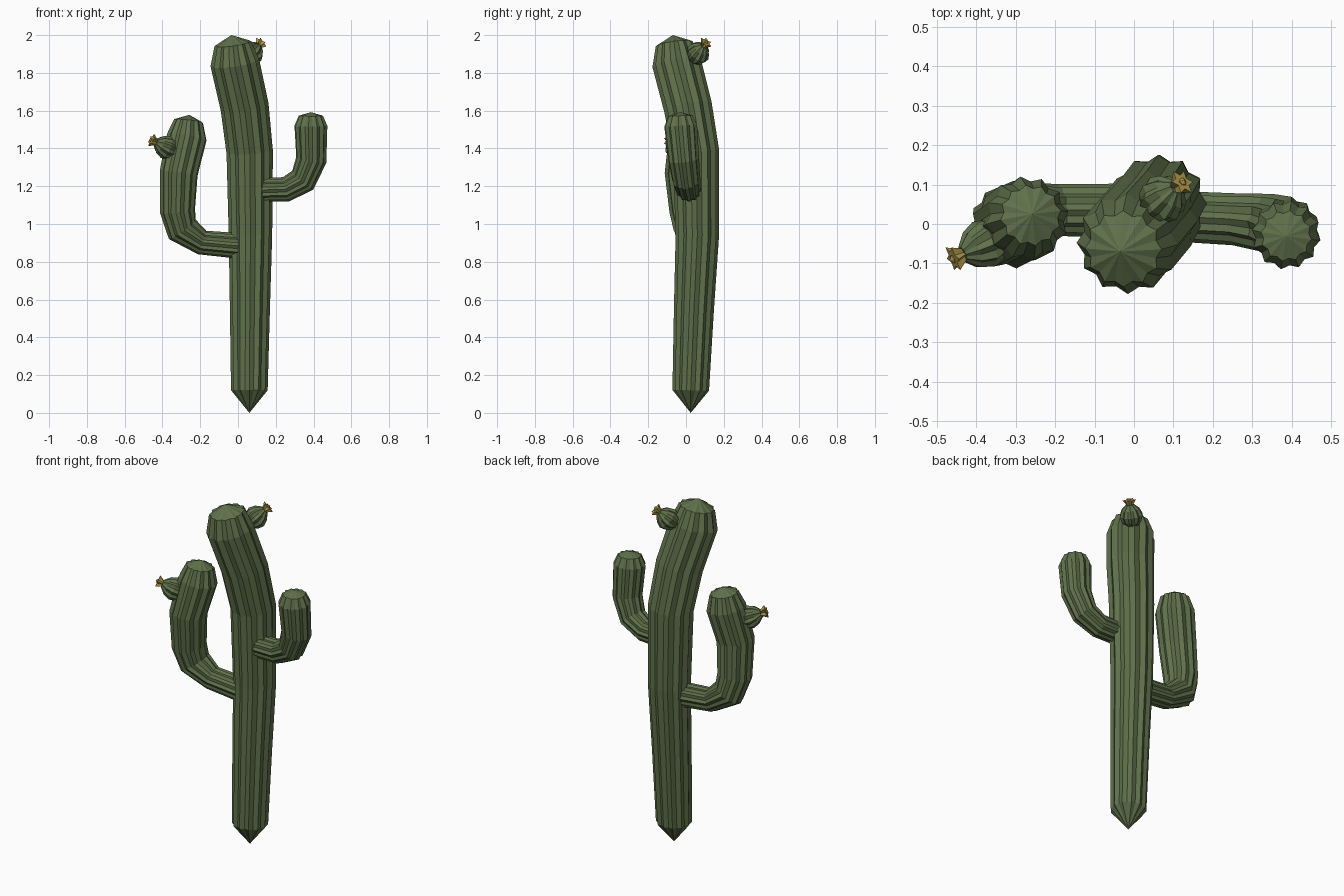
import bpy, bmesh, math
from mathutils import Vector

if "Cube" in bpy.data.objects:
    bpy.data.objects.remove(bpy.data.objects["Cube"])


def material(name, color):
    m = bpy.data.materials.new(name)
    m.diffuse_color = (*color, 1)
    m.use_nodes = True
    m.node_tree.nodes["Principled BSDF"].inputs["Base Color"].default_value = m.diffuse_color
    return m


GREEN = material("cactus green", (0.115, 0.165, 0.070))
YELLOW = material("flower yellow", (0.46, 0.33, 0.075))


def ribbed_tube(name, path, mat, ribs=12, depth=0.88):
    """Sweep a ribbed star section along (x, y, z, radius); radius 0 is a tip."""
    bm = bmesh.new()
    pts = [Vector(p[:3]) for p in path]
    n = ribs * 2
    side, last, rings = None, None, []
    for i, p in enumerate(pts):
        a = (p - pts[i - 1]).normalized() if i else None
        b = (pts[i + 1] - p).normalized() if i < len(pts) - 1 else None
        t = ((a or b) + (b or a)).normalized()
        # carry the frame along the path without twist
        if side is None:
            side = t.cross(Vector((0.0, 1.0, 0.001))).normalized()
        else:
            side = last.rotation_difference(t) @ side
        last = t
        up = t.cross(side)
        r = path[i][3]
        if r == 0:
            rings.append([bm.verts.new(p)])
            continue
        ring = []
        for k in range(n):
            ang = 2 * math.pi * k / n
            rr = r * (depth if k % 2 else 1)
            ring.append(bm.verts.new(p + rr * (math.cos(ang) * side + math.sin(ang) * up)))
        rings.append(ring)
    for a, b in zip(rings, rings[1:]):
        for k in range(n):
            j = (k + 1) % n
            if len(a) == 1:
                bm.faces.new((a[0], b[j], b[k]))
            elif len(b) == 1:
                bm.faces.new((a[k], a[j], b[0]))
            else:
                bm.faces.new((a[k], a[j], b[j], b[k]))
    # close any open end
    for ring in (rings[0], rings[-1]):
        if len(ring) > 1:
            bm.faces.new(ring)
    bmesh.ops.recalc_face_normals(bm, faces=bm.faces)
    me = bpy.data.meshes.new(name)
    bm.to_mesh(me)
    bm.free()
    me.materials.append(mat)
    ob = bpy.data.objects.new(name, me)
    bpy.context.collection.objects.link(ob)
    return ob


def along(start, end, profile):
    """Turn (fraction, radius) pairs into a straight path."""
    s, e = Vector(start), Vector(end)
    return [(*s.lerp(e, f), r) for f, r in profile]


# Trunk with pointed root and tilted domed head
ribbed_tube("trunk", [
    (0.06, 0.025, 0.0, 0), (0.06, 0.025, 0.12, 0.097), (0.063, 0.042, 0.55, 0.106),
    (0.066, 0.060, 0.94, 0.115), (0.062, 0.053, 1.38, 0.123),
    (0.035, 0.010, 1.62, 0.128), (-0.017, -0.050, 1.855, 0.130),
    (-0.027, -0.063, 1.955, 0.098), (-0.035, -0.070, 2.0, 0)], GREEN)

# Left arm
ribbed_tube("left_arm", [
    (0.03, 0.035, 0.882, 0.068), (-0.19, 0.035, 0.902, 0.066),
    (-0.295, 0.022, 0.972, 0.088), (-0.320, 0.005, 1.07, 0.094),
    (-0.314, -0.012, 1.27, 0.102), (-0.271, 0.015, 1.46, 0.107),
    (-0.262, 0.022, 1.545, 0.078), (-0.258, 0.025, 1.578, 0)], GREEN)

# Right arm
ribbed_tube("right_arm", [
    (0.10, 0.02, 1.18, 0.064), (0.255, 0.012, 1.184, 0.066),
    (0.343, 0.002, 1.232, 0.075), (0.388, -0.012, 1.34, 0.082),
    (0.386, -0.028, 1.52, 0.088), (0.386, -0.030, 1.573, 0.065),
    (0.386, -0.031, 1.592, 0)], GREEN)

# Fruit buds, each with a small star flower at its tip
BUD = [(0, 0.03), (0.25, 0.055), (0.5, 0.064), (0.78, 0.050), (1, 0.022)]
FLOWER = [(0.92, 0.012), (1.02, 0.020), (1.22, 0.036), (1.10, 0.012), (1.16, 0)]
for label, start, end in (
        ("arm", (-0.325, -0.025, 1.38), (-0.435, -0.077, 1.433)),
        ("trunk", (0.040, 0.035, 1.865), (0.108, 0.094, 1.945))):
    ribbed_tube(label + "_bud", along(start, end, BUD), GREEN, 10, 0.84)
    ribbed_tube(label + "_flower", along(start, end, FLOWER[:3]), YELLOW, 6, 0.55)
    ribbed_tube(label + "_flower_centre",
                along(start, end, [(1.0, 0.010), (1.24, 0.012), (1.30, 0)]), YELLOW, 3, 0.8)
